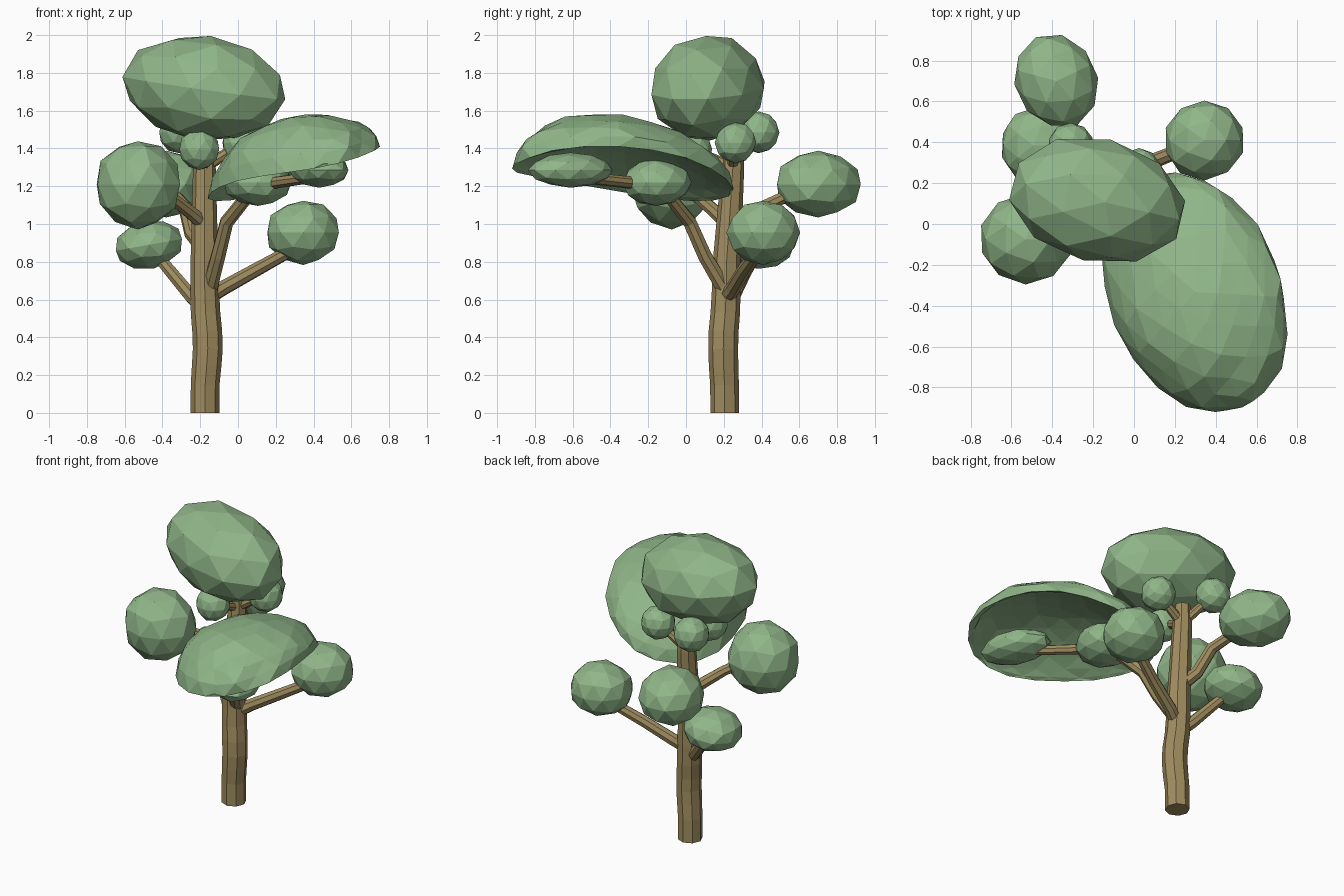
import bpy, bmesh, math, random
from mathutils import Matrix, Vector

if "Cube" in bpy.data.objects:
    bpy.data.objects.remove(bpy.data.objects["Cube"])

random.seed(4)


def material(name, color):
    m = bpy.data.materials.new(name)
    m.diffuse_color = (*color, 1)
    m.use_nodes = True
    m.node_tree.nodes["Principled BSDF"].inputs["Base Color"].default_value = m.diffuse_color
    return m


BARK = material("bark", (0.35, 0.265, 0.115))
LEAF = material("leaf", (0.28, 0.47, 0.25))


def limb(name, points):
    """Eight-sided tapering tube; points are (x, y, z, radius)."""
    cu = bpy.data.curves.new(name, 'CURVE')
    cu.dimensions = '3D'
    cu.bevel_depth = 1.0
    cu.bevel_resolution = 2
    cu.use_fill_caps = True
    sp = cu.splines.new('POLY')
    sp.points.add(len(points) - 1)
    sp.use_smooth = False
    for p, (x, y, z, r) in zip(sp.points, points):
        p.co = (x, y, z, 1)
        p.radius = r
    ob = bpy.data.objects.new(name, cu)
    bpy.context.collection.objects.link(ob)
    cu.materials.append(BARK)
    bpy.ops.object.select_all(action='DESELECT')
    ob.select_set(True)
    bpy.context.view_layer.objects.active = ob
    bpy.ops.object.convert(target='MESH')


def foliage(name, center, radii, turn=0.0, tilt=0.0, shape=None):
    """Faceted leaf clump from a slightly uneven icosphere."""
    bm = bmesh.new()
    bmesh.ops.create_icosphere(bm, subdivisions=3 if shape else 2, radius=1)
    rot = Matrix.Rotation(math.radians(turn), 3, 'Z')
    lean = Matrix.Rotation(math.radians(tilt), 3, 'Y')
    for v in bm.verts:
        p = v.co * random.uniform(0.99, 1.04)
        p = Vector([a * b for a, b in zip(p, radii)])
        if shape:
            p = shape(p, v.co.copy())
        v.co = rot @ (lean @ p)
        if shape:   # slope of the whole canopy
            v.co.z += 0.282 * v.co.x - 0.08 * v.co.y
        v.co += Vector(center)
    me = bpy.data.meshes.new(name)
    bm.to_mesh(me)
    bm.free()
    me.materials.append(LEAF)
    ob = bpy.data.objects.new(name, me)
    bpy.context.collection.objects.link(ob)


def hollow(p, unit):
    """Hollow underside, hump moved to the low side, drooping ends."""
    if unit.z < 0:
        p.z = 0.12 * unit.z ** 2
    else:
        p.z -= 0.06 * unit.z * unit.y
    p.z -= (0.085 if unit.x > 0 else 0.04) * unit.x ** 2
    return p


# Trunk
limb("trunk", [(-0.175, 0.205, 0, .076), (-0.174, 0.204, 0.15, .076),
               (-0.166, 0.199, 0.25, .078), (-0.160, 0.197, 0.34, .079),
               (-0.163, 0.199, 0.43, .079), (-0.172, 0.208, 0.53, .078),
               (-0.176, 0.213, 0.65, .076), (-0.178, 0.215, 0.8, .073),
               (-0.178, 0.232, 1.05, .067), (-0.178, 0.248, 1.3, .06),
               (-0.178, 0.25, 1.42, .052)])

# Main branches
limb("right_branch", [(-0.16, 0.21, 0.61, .042), (-0.08, 0.25, 0.66, .04),
                      (0.10, 0.31, 0.76, .037), (0.30, 0.39, 0.87, .033)])
limb("left_low_branch", [(-0.18, 0.21, 0.55, .04), (-0.25, 0.25, 0.62, .038),
                         (-0.35, 0.31, 0.74, .035), (-0.45, 0.38, 0.86, .03)])
limb("left_branch", [(-0.18, 0.22, 1.0, .04), (-0.25, 0.16, 1.06, .037),
                     (-0.34, 0.08, 1.13, .034), (-0.46, -0.02, 1.2, .03)])
limb("back_branch", [(-0.18, 0.23, 0.87, .042), (-0.245, 0.31, 0.95, .04),
                     (-0.28, 0.41, 1.09, .037), (-0.36, 0.60, 1.18, .032)])
limb("front_branch", [(-0.15, 0.20, 0.66, .043), (-0.105, 0.10, 0.83, .04),
                      (-0.06, 0.02, 1.01, .038), (0.06, -0.10, 1.16, .035),
                      (0.17, -0.26, 1.215, .033), (0.42, -0.58, 1.25, .03)])

# Twigs and the small clumps round the top of the trunk
for name, tip, size in (("back", (-0.31, 0.385, 1.485), .11),
                        ("front", (-0.205, 0.03, 1.395), .107),
                        ("right", (0.025, 0.262, 1.43), .108)):
    limb(name + "_twig", [(-0.178, 0.245, 1.30, .032), (*tip, .024)])
    foliage(name + "_small_leaves", tip, (size, size, size))

# Large clumps
foliage("crown_leaves", (-0.182, 0.115, 1.72), (0.432, 0.298, 0.273), -13, 8)
foliage("left_leaves", (-0.53, -0.075, 1.21), (0.226, 0.218, 0.23))
foliage("left_low_leaves", (-0.47, 0.385, 0.89), (0.185, 0.185, 0.125), 0, -10)
foliage("right_leaves", (0.345, 0.41, 0.955), (0.195, 0.193, 0.168))
foliage("back_leaves", (-0.38, 0.70, 1.21), (0.2, 0.232, 0.172), 25)
foliage("under_canopy_leaves", (0.105, -0.155, 1.22), (0.18, 0.18, 0.125))
foliage("outer_canopy_leaves", (0.43, -0.61, 1.285), (0.23, 0.14, 0.09), -68)

# Wide hollow canopy
foliage("canopy_leaves", (0.30, -0.333, 1.295), (0.605, 0.415, 0.27), -68, 0, hollow)
